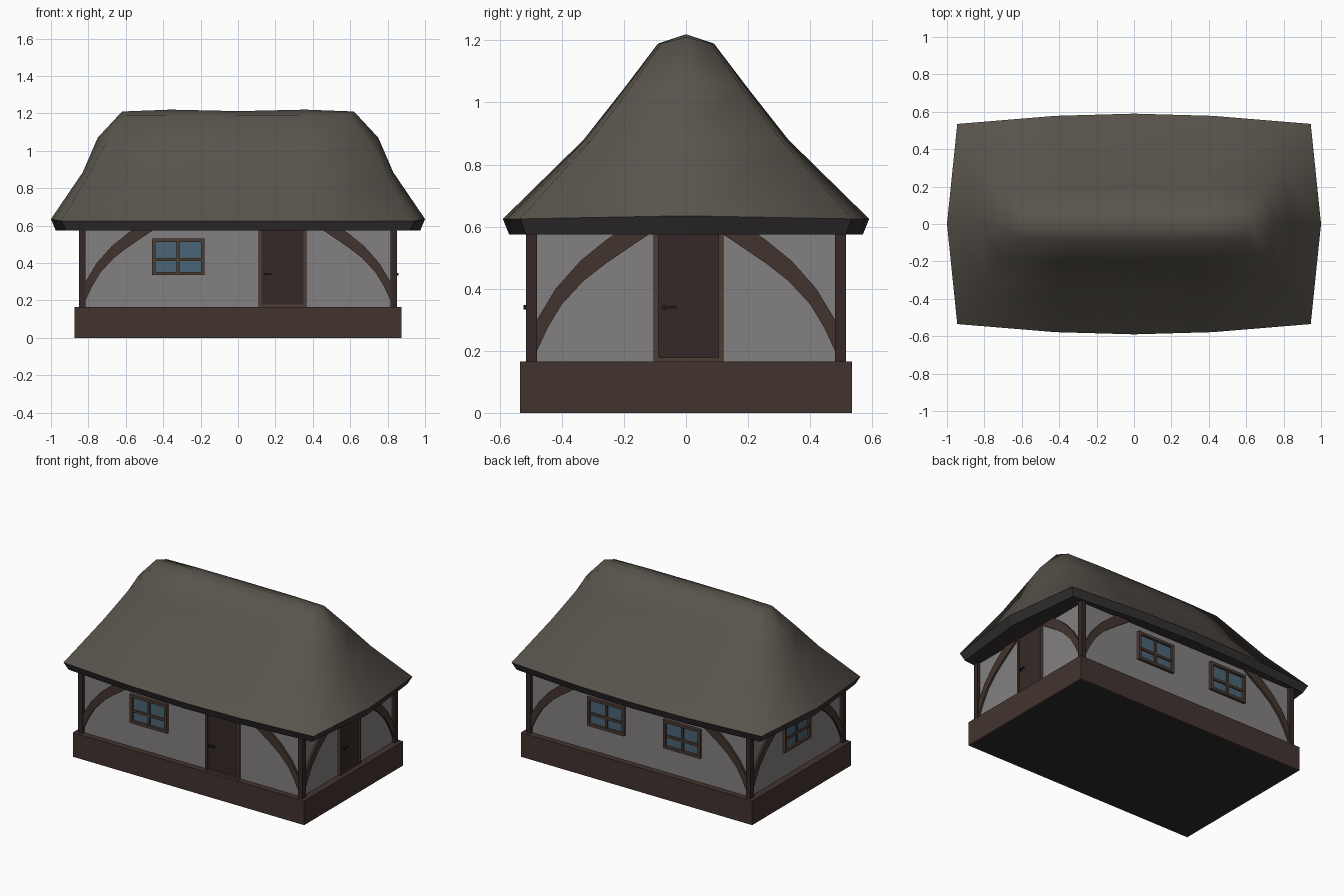
import bpy, bmesh
from math import pi
from mathutils import Matrix, Vector

if "Cube" in bpy.data.objects:
    bpy.data.objects.remove(bpy.data.objects["Cube"])


def material(name, r, g, b):
    m = bpy.data.materials.new(name)
    m.diffuse_color = (r, g, b, 1)
    m.use_nodes = True
    m.node_tree.nodes["Principled BSDF"].inputs["Base Color"].default_value = m.diffuse_color
    return m


WOOD = material("wood", 0.055, 0.034, 0.028)
DARK_WOOD = material("dark_wood", 0.036, 0.022, 0.02)
FRAME = material("frame_wood", 0.075, 0.048, 0.035)
PLASTER = material("plaster", 0.23, 0.215, 0.22)
THATCH = material("thatch", 0.10, 0.088, 0.072)
EAVE = material("eave", 0.035, 0.03, 0.032)
GLASS = material("glass", 0.07, 0.13, 0.18)
FLOOR = material("floor", 0.025, 0.024, 0.026)
IRON = material("iron", 0.015, 0.014, 0.014)


def finish(name, bm, *mats):
    bmesh.ops.recalc_face_normals(bm, faces=bm.faces)
    me = bpy.data.meshes.new(name)
    bm.to_mesh(me)
    bm.free()
    for m in mats:
        me.materials.append(m)
    ob = bpy.data.objects.new(name, me)
    bpy.context.collection.objects.link(ob)
    return ob


def add_box(bm, lo, hi):
    lo, hi = Vector(lo), Vector(hi)
    mat = Matrix.Translation((lo + hi) / 2) @ Matrix.Diagonal((*(hi - lo), 1))
    bmesh.ops.create_cube(bm, size=1, matrix=mat)


def boxes(name, mat, spans, xf=Matrix()):
    bm = bmesh.new()
    for lo, hi in spans:
        add_box(bm, lo, hi)
    ob = finish(name, bm, mat)
    ob.matrix_world = xf
    return ob


# Plinth with dark underside
bm = bmesh.new()
add_box(bm, (-.875, -.535, 0), (.875, .535, .165))
bottom = min(bm.faces, key=lambda f: f.calc_center_median().z)
bmesh.ops.inset_region(bm, faces=[bottom], thickness=.015)
bottom.material_index = 1
finish("plinth", bm, WOOD, FLOOR)

# Plaster walls and corner posts
boxes("walls", PLASTER, [((-.83, -.495, .16), (.83, .495, .6))])
boxes("corner_posts", DARK_WOOD, [
    ((sx * .8325 - .0175, sy * .4975 - .0175, .16), (sx * .8325 + .0175, sy * .4975 + .0175, .6))
    for sx in (-1, 1) for sy in (-1, 1)])


# Each wall has a local frame: x along the wall, -y outward, y = 0 on the plaster
def wall_frame(angle, dist):
    return Matrix.Rotation(angle, 4, 'Z') @ Matrix.Translation((0, -dist, 0))


FRONT, RIGHT = wall_frame(0, .495), wall_frame(pi / 2, .83)
BACK, LEFT = wall_frame(pi, .495), wall_frame(-pi / 2, .83)

# Curved braces: outline measured from the post inwards
LOWER = [(-.01, .18), (0, .2), (.035, .275), (.08, .35), (.15, .425), (.22, .48), (.36, .575), (.38, .59)]
UPPER = [(.27, .59), (.22, .555), (.14, .49), (.06, .40), (0, .30), (-.01, .285)]


def braces(name, xf, half):
    bm = bmesh.new()
    for s in (-1, 1):
        vs = [bm.verts.new((s * (half - d), .005, z)) for d, z in LOWER + UPPER]
        face = bm.faces.new(vs)
        ext = bmesh.ops.extrude_face_region(bm, geom=[face])["geom"]
        bmesh.ops.translate(bm, vec=(0, -.018, 0),
                            verts=[v for v in ext if isinstance(v, bmesh.types.BMVert)])
    finish(name, bm, WOOD).matrix_world = xf


for label, xf, half in (("front", FRONT, .815), ("back", BACK, .815),
                        ("right", RIGHT, .48), ("left", LEFT, .48)):
    braces(label + "_braces", xf, half)


# Doors with frame and lever handle
def door(name, xf, u, w):
    a, b = u - w / 2, u + w / 2
    boxes(name + "_frame", FRAME, [((a, -.018, .165), (a + .016, .01, .59)),
                                   ((b - .016, -.018, .165), (b, .01, .59)),
                                   ((a, -.016, .165), (b, .01, .178))], xf)
    boxes(name + "_panel", DARK_WOOD, [((a + .015, -.01, .176), (b - .015, .01, .59))], xf)
    boxes(name + "_handle", IRON, [((a + .03, -.028, .336), (a + .075, -.02, .344)),
                                   ((a + .03, -.028, .333), (a + .04, -.005, .347))], xf)


door("front_door", FRONT, .2375, .255)
door("side_door", RIGHT, .0075, .225)


# Windows with four panes, the crossbar set low
def window(name, xf, u, w=.28):
    a, b, lo, hi = u - w / 2, u + w / 2, .335, .53
    boxes(name + "_frame", FRAME, [((a, -.02, lo), (a + .018, .01, hi)),
                                   ((b - .018, -.02, lo), (b, .01, hi)),
                                   ((a, -.02, lo), (b, .01, lo + .018)),
                                   ((a, -.02, hi - .018), (b, .01, hi))], xf)
    boxes(name + "_bars", FRAME, [((u - .008, -.013, lo), (u + .008, .01, hi)),
                                  ((a, -.013, .41), (b, .01, .426))], xf)
    boxes(name + "_glass", GLASS, [((a + .01, -.004, lo + .01), (b - .01, .01, hi - .01))], xf)


window("front_window", FRONT, -.32)
window("back_window_a", BACK, -.25)
window("back_window_b", BACK, .325)
window("left_window", LEFT, 0)

# Thatched hip roof: rings of (end x, corner x, corner y, middle y, inner x, end z, side z)
RINGS = [(.975, .92, .515, .57, .41, .575, .575),
         (1.0, .945, .535, .59, .42, .635, .625),
         (.83, .795, .305, .33, .40, .885, .88),
         (.75, .705, .18, .20, .38, 1.07, 1.045),
         (.62, .595, .08, .09, .36, 1.21, 1.19)]
bm = bmesh.new()
rings = []
for ex, cx, cy, my, ix, ze, zs in RINGS:
    side = [(cx, cy), (ix, my * .98), (0, my), (-ix, my * .98), (-cx, cy)]
    pts = [(ex, 0, ze)] + [(x, y, zs) for x, y in side]
    pts += [(-x, -y, z) for x, y, z in pts]
    rings.append([bm.verts.new(p) for p in pts])
for i, (lo, hi) in enumerate(zip(rings, rings[1:])):
    for j in range(12):
        k = (j + 1) % 12
        f = bm.faces.new((lo[j], lo[k], hi[k], hi[j]))
        f.smooth = i > 0
        f.material_index = 0 if i else 1
bm.faces.new(rings[0]).material_index = 1
# Sagging ridge
top = rings[-1]
ridge = [top[0]] + [bm.verts.new((x, 0, z)) for x, z in ((.36, 1.22), (0, 1.212), (-.36, 1.22))] + [top[6]]
for row in (top[1:6], top[11:6:-1]):
    for j in range(4):
        bm.faces.new((row[j], row[j + 1], ridge[j + 1], ridge[j])).smooth = True
finish("thatched_roof", bm, THATCH, EAVE)
